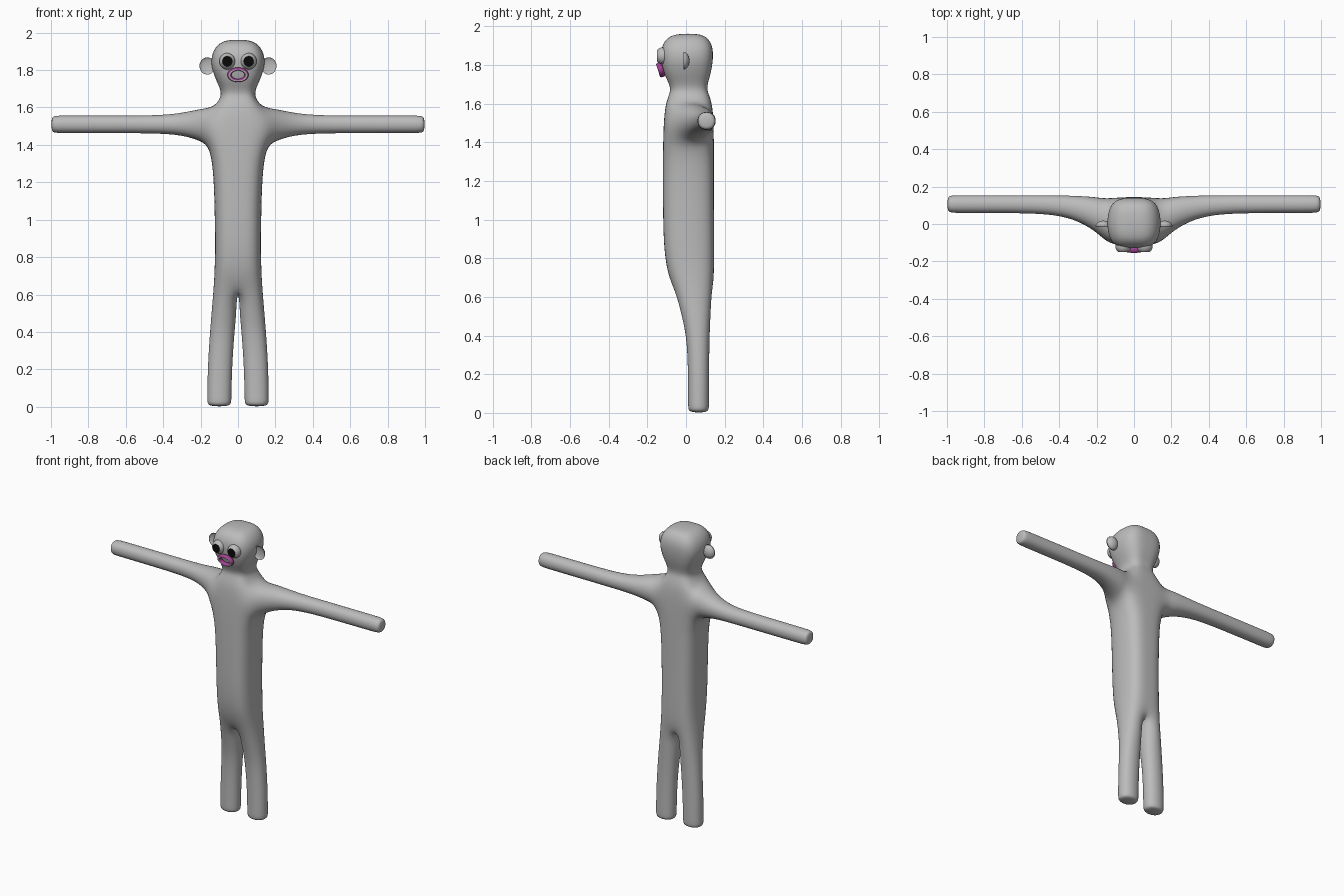
import bpy, bmesh, math
from mathutils import Matrix

if "Cube" in bpy.data.objects:
    bpy.data.objects.remove(bpy.data.objects["Cube"])


def material(name, rgb):
    m = bpy.data.materials.new(name)
    m.diffuse_color = (*rgb, 1)
    m.use_nodes = True
    m.node_tree.nodes["Principled BSDF"].inputs["Base Color"].default_value = m.diffuse_color
    return m


GREY = material("grey_skin", (0.5, 0.5, 0.5))
BLACK = material("black_pupil", (0.003, 0.003, 0.003))
PURPLE = material("purple_lip", (0.36, 0.05, 0.29))


def finish(name, bm, *mats):
    me = bpy.data.meshes.new(name)
    bmesh.ops.recalc_face_normals(bm, faces=bm.faces)
    for f in bm.faces:
        f.smooth = True
    bm.to_mesh(me)
    bm.free()
    ob = bpy.data.objects.new(name, me)
    bpy.context.collection.objects.link(ob)
    for m in mats:
        me.materials.append(m)
    return ob


def bridge(bm, a, b, closed=True, skip=()):
    n = len(a)
    for i in range(n if closed else n - 1):
        if i not in skip:
            j = (i + 1) % n
            bm.faces.new((a[i], a[j], b[j], b[i]))


# Body: half cage of torso, head, leg and arm, mirrored and subdivided
bm = bmesh.new()

# torso and head rings: z, half width, front y, back y
TORSO = [(0.63, 0.136, -0.062, 0.140), (0.74, 0.129, -0.100, 0.145),
         (0.88, 0.128, -0.116, 0.145), (1.08, 0.130, -0.119, 0.144),
         (1.25, 0.137, -0.119, 0.144), (1.38, 0.155, -0.119, 0.144),
         (1.61, 0.125, -0.112, 0.142), (1.67, 0.084, -0.068, 0.100),
         (1.74, 0.120, -0.110, 0.125), (1.82, 0.152, -0.130, 0.140),
         (1.89, 0.146, -0.129, 0.140), (1.94, 0.112, -0.100, 0.115),
         (1.962, 0.06, -0.05, 0.07)]
ARM_RING = 5
rings = []
for z, w, yf, yb in TORSO:
    rings.append([bm.verts.new(p) for p in
                  ((0, yf, z), (w, yf, z), (w, yb, z), (0, yb, z))])
for i in range(len(rings) - 1):
    bridge(bm, rings[i], rings[i + 1], False, (1,) if i == ARM_RING else ())
bm.faces.new(rings[-1])

# leg rings: z, inner x, outer x, front y, back y
LEG = [(0.50, 0.003, 0.147, -0.027, 0.133), (0.38, 0.015, 0.157, 0.000, 0.126),
       (0.20, 0.027, 0.168, 0.006, 0.124), (0.03, 0.030, 0.170, 0.006, 0.124),
       (0.00, 0.032, 0.168, 0.008, 0.122)]
prev = rings[0]
for z, xi, xo, yf, yb in LEG:
    ring = [bm.verts.new(p) for p in
            ((xi, yf, z), (xo, yf, z), (xo, yb, z), (xi, yb, z))]
    bridge(bm, prev, ring)
    prev = ring
bm.faces.new(prev)

# arm rings: x, low z, high z, front y, back y
ARM = [(0.20, 1.415, 1.600, -0.050, 0.152), (0.30, 1.447, 1.575, 0.012, 0.156),
       (0.42, 1.457, 1.562, 0.046, 0.158), (0.60, 1.459, 1.561, 0.055, 0.158),
       (0.97, 1.459, 1.561, 0.055, 0.158), (1.00, 1.461, 1.559, 0.057, 0.156)]
lo, hi = rings[ARM_RING], rings[ARM_RING + 1]
prev = [lo[1], lo[2], hi[2], hi[1]]
for x, zl, zh, yf, yb in ARM:
    ring = [bm.verts.new(p) for p in
            ((x, yf, zl), (x, yb, zl), (x, yb, zh), (x, yf, zh))]
    bridge(bm, prev, ring)
    prev = ring
bm.faces.new(prev)

body = finish("body", bm, GREY)
mirror = body.modifiers.new("mirror", 'MIRROR')
mirror.use_clip = True
sub = body.modifiers.new("subdivision", 'SUBSURF')
sub.levels = sub.render_levels = 3


def ball(rx, ry, rz, segs, rows):
    """Ball whose pole points forwards."""
    b = bmesh.new()
    bmesh.ops.create_uvsphere(b, u_segments=segs, v_segments=rows, radius=1,
                              matrix=Matrix.Rotation(math.radians(90), 4, 'X'))
    bmesh.ops.scale(b, vec=(rx, ry, rz), verts=b.verts)
    return b


for side, s in (("left", 1), ("right", -1)):
    # eye with a flat black pupil
    b = ball(0.043, 0.04, 0.044, 28, 14)
    rim = -0.04 * math.cos(3 * math.pi / 14)
    for f in b.faces:
        if f.calc_center_median().y < rim:
            f.material_index = 1
    for v in b.verts:
        v.co.y = max(v.co.y, rim)
    bmesh.ops.translate(b, vec=(s * 0.057, -0.119, 1.847), verts=b.verts)
    finish(side + "_eye", b, GREY, BLACK)

    # ear: domed behind, hollow in front
    b = ball(0.042, 0.032, 0.046, 24, 14)
    for v in b.verts:
        if v.co.y < 0:
            v.co.y *= -0.4
    bmesh.ops.translate(b, vec=(s * 0.164, -0.014, 1.822), verts=b.verts)
    finish(side + "_ear", b, GREY)

# Mouth: oval lip ring with purple inner and outer rims
b = bmesh.new()
N, M, R, r = 40, 16, 0.046, 0.011
loops = []
for i in range(N):
    a = 2 * math.pi * i / N
    loops.append([])
    for k in range(M):
        t = 2 * math.pi * k / M
        d = R + r * math.cos(t)
        loops[-1].append(b.verts.new((d * math.cos(a), 0.7 * d * math.sin(a),
                                      1.3 * r * math.sin(t))))
for i in range(N):
    bridge(b, loops[i], loops[(i + 1) % N])
for f in b.faces:
    c = f.calc_center_median()
    if abs(math.hypot(c.x, c.y / 0.7) - R) > 0.45 * r:
        f.material_index = 1
bmesh.ops.transform(b, matrix=Matrix.Translation((0, -0.131, 1.775))
                    @ Matrix.Rotation(math.radians(108), 4, 'X'), verts=b.verts)
finish("mouth", b, GREY, PURPLE)

# Keep the pupil rims crisp
for ob in bpy.context.scene.objects:
    ob.select_set(ob.name.endswith("_eye"))
bpy.context.view_layer.objects.active = bpy.data.objects["left_eye"]
bpy.ops.object.shade_smooth_by_angle(angle=math.radians(30))
